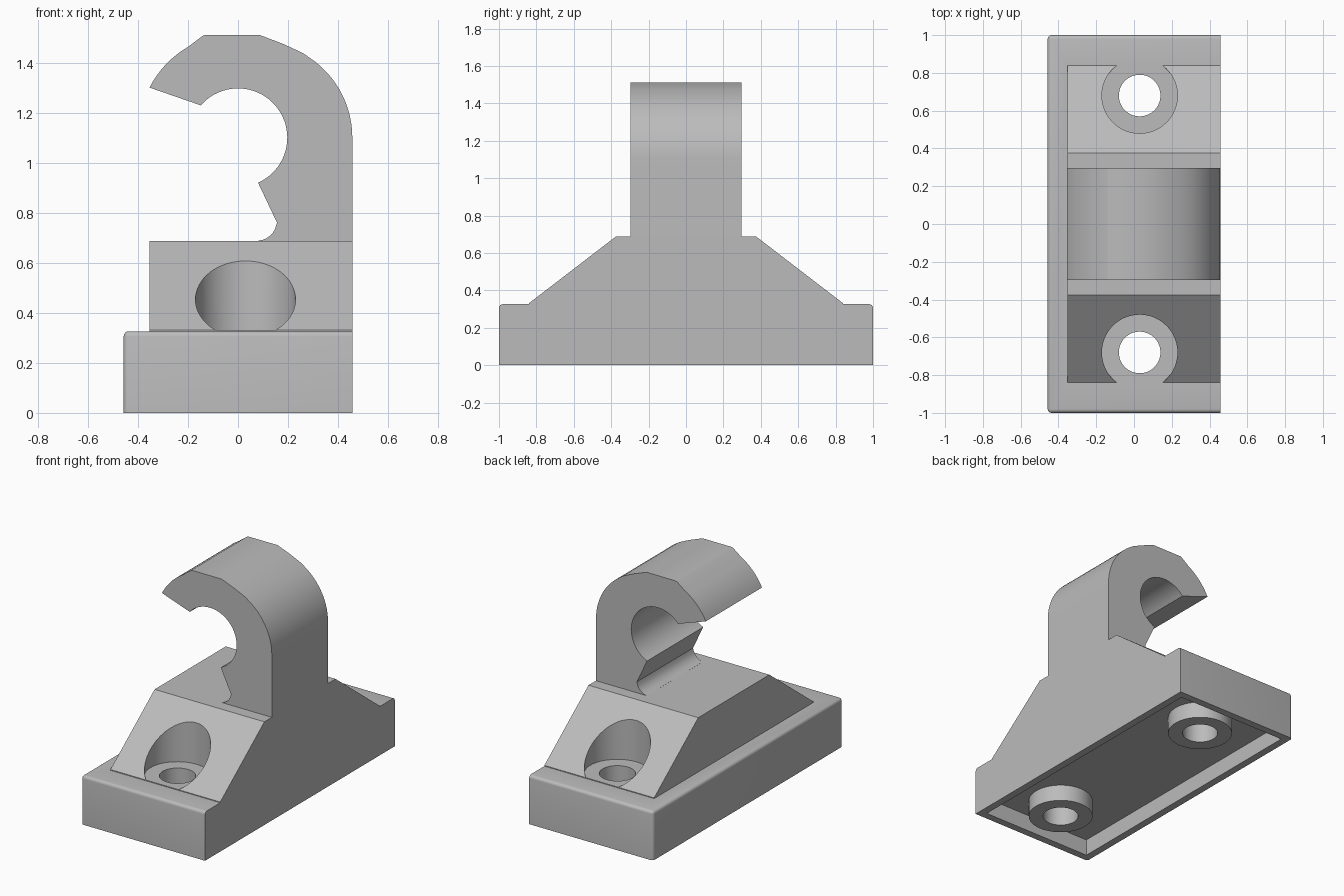
import bpy
import bmesh
from math import radians, sin, cos

cube = bpy.data.objects.get("Cube")
if cube:
    bpy.data.objects.remove(cube)

grey = bpy.data.materials.new("light_grey")
grey.use_nodes = True
COLOUR = (0.5, 0.5, 0.5, 1)
grey.diffuse_color = COLOUR
grey.node_tree.nodes["Principled BSDF"].inputs["Base Color"].default_value = COLOUR

RIGHT = 0.457       # flush mounting side
HOLE_X, HOLE_Y = 0.03, 0.68


def prism(name, outline, place, lo, hi):
    """Extrude a 2D outline; place(a, b, depth) gives the 3D position."""
    bm = bmesh.new()
    rings = [[bm.verts.new(place(a, b, d)) for a, b in outline] for d in (lo, hi)]
    for ring in rings:
        bm.faces.new(ring)
    n = len(outline)
    for i in range(n):
        j = (i + 1) % n
        bm.faces.new((rings[0][i], rings[0][j], rings[1][j], rings[1][i]))
    bmesh.ops.recalc_face_normals(bm, faces=bm.faces)
    mesh = bpy.data.meshes.new(name)
    bm.to_mesh(mesh)
    bm.free()
    mesh.materials.append(grey)
    obj = bpy.data.objects.new(name, mesh)
    bpy.context.collection.objects.link(obj)
    return obj


def along_x(y, z, d):
    return (d, y, z)


def along_y(x, z, d):
    return (x, d, z)


def along_z(x, y, d):
    return (x, y, d)


def arc(cx, cz, r, start, end, steps):
    angles = [radians(start + (end - start) * i / steps) for i in range(steps + 1)]
    return [(cx + r * cos(t), cz + r * sin(t)) for t in angles]


def cylinder(name, y, r, lo, hi):
    return prism(name, arc(HOLE_X, y, r, 0, 360, 64)[:-1], along_z, lo, hi)


def rect(x0, x1, y0, y1):
    return [(x0, y0), (x1, y0), (x1, y1), (x0, y1)]


def combine(target, other, operation):
    """Apply a boolean and remove the used part."""
    mod = target.modifiers.new("combine", "BOOLEAN")
    mod.operation = operation
    mod.solver = "EXACT"
    mod.object = other
    bpy.context.view_layer.objects.active = target
    bpy.ops.object.modifier_apply(modifier=mod.name)
    bpy.data.objects.remove(other)


# Base plate, edges rounded except on the flush side
bracket = prism("hook_bracket", rect(-RIGHT, RIGHT, -1, 1), along_z, 0, 0.326)
bm = bmesh.new()
bm.from_mesh(bracket.data)
rounded = [e for e in bm.edges
           if any(v.co.x < 0 for v in e.verts) and all(v.co.z > 0.3 for v in e.verts)
           or all(v.co.x < 0 for v in e.verts) and abs(e.verts[0].co.z - e.verts[1].co.z) > 0.1]
bmesh.ops.bevel(bm, geom=rounded, offset=0.02, segments=4, profile=0.5, affect="EDGES")
bm.to_mesh(bracket.data)
bm.free()

# Hollow underside with screw bosses
wall = 0.05
cavity = prism("cavity", rect(-RIGHT + wall, RIGHT - wall, -1 + wall, 1 - wall), along_z, -0.1, 0.11)
combine(bracket, cavity, "DIFFERENCE")
for side in (-1, 1):
    combine(bracket, cylinder("boss", side * HOLE_Y, 0.2, 0, 0.2), "UNION")

# Sloped block with counterbores
slope = [(-0.84, 0.25), (-0.84, 0.331), (-0.375, 0.688),
         (0.375, 0.688), (0.84, 0.331), (0.84, 0.25)]
block = prism("sloped_block", slope, along_x, -0.353, RIGHT)
for side in (-1, 1):
    combine(block, cylinder("counterbore", side * HOLE_Y, 0.2, 0.331, 0.9), "DIFFERENCE")
combine(bracket, block, "UNION")

# Hook: outer curve, tip, round inner seat, catch and small fillet
hook_outline = (
    [(0.08, 0.6), (RIGHT, 0.6)]
    + arc(RIGHT - 0.385, 1.1, 0.385, 0, 52, 12)
    + [(0.26, 1.438), (0.18, 1.475), (0.085, 1.511)]
    + arc(0, 1.12, 0.412, 108.5, 110, 1)
    + arc(0, 1.12, 0.397, 120, 153, 8)
    + arc(0, 1.1, 0.197, 139, -66, 40)
    + [(0.156, 0.76)]
    + arc(0.075, 0.768, 0.08, -12, -85, 6)
)
hook = prism("hook", hook_outline, along_y, -0.296, 0.296)
combine(bracket, hook, "UNION")

# Screw holes
for side in (-1, 1):
    combine(bracket, cylinder("screw_hole", side * HOLE_Y, 0.11, -0.1, 0.6), "DIFFERENCE")

bpy.ops.object.select_all(action="DESELECT")
bracket.select_set(True)
bpy.context.view_layer.objects.active = bracket
bpy.ops.object.shade_smooth_by_angle(angle=radians(25))
